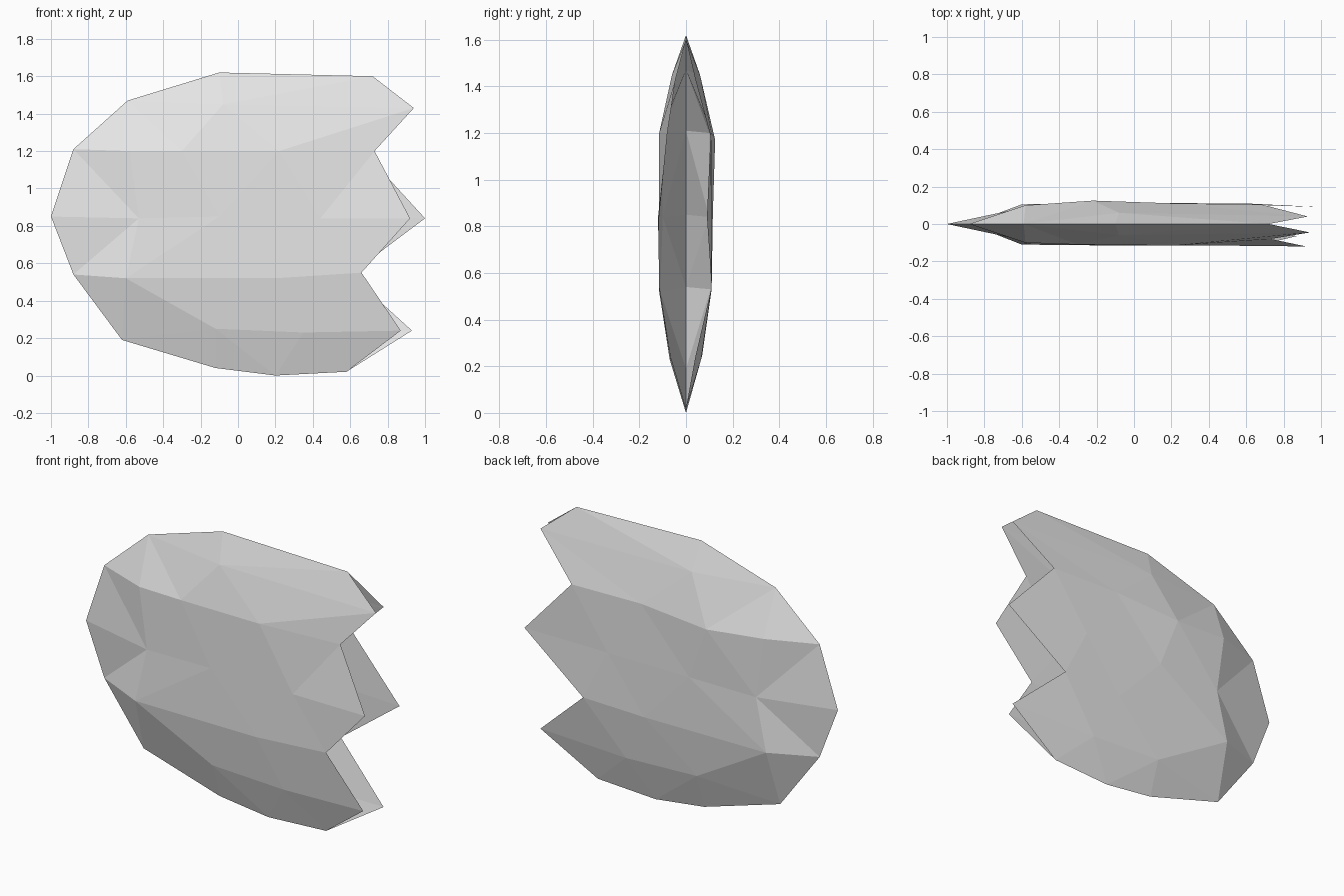
import bpy
import bmesh
from mathutils import Vector

cube = bpy.data.objects.get("Cube")
if cube:
    bpy.data.objects.remove(cube, do_unlink=True)

# Shared rim, as (x, z) on the centre plane
NOSE, UPPER, LOWER = (-1, .85), (-.88, 1.21), (-.88, .54)
CROWN, KEEL = (-.59, 1.47), (-.62, .19)
TOP_RIM = [CROWN, (-.1, 1.62), (.72, 1.6)]
BOTTOM_RIM = [KEEL, (-.12, .04), (.2, 0), (.58, .02)]


def on_rim(points):
    return [Vector((x, 0, z)) for x, z in points]


def ridge(start, points):
    """Row running from the rim to the open jagged end; points are x, depth, z."""
    return on_rim([start]) + [Vector(p) for p in points]


# Rows of each half, from top to bottom
front_rows = [
    on_rim([UPPER, CROWN]),
    ridge(CROWN, [(-.08, -.06, 1.45), (.94, -.045, 1.43)]),
    ridge(UPPER, [(-.58, -.1, 1.2), (-.3, -.11, 1.2), (.22, -.115, 1.2), (.73, -.08, 1.2)]),
    ridge(NOSE, [(-.53, -.1, .84), (-.1, -.115, .85), (.44, -.115, .84), (.92, -.12, .84)]),
    ridge(LOWER, [(-.6, -.11, .52), (.2, -.115, .52), (.66, -.115, .55)]),
    ridge(KEEL, [(-.12, -.07, .25), (.35, -.07, .23), (.87, -.065, .24)]),
]
back_rows = [
    on_rim([UPPER, CROWN]),
    ridge(CROWN, [(-.08, .06, 1.45), (.93, .04, 1.43)]),
    ridge(UPPER, [(-.58, .1, 1.2), (-.22, .125, 1.17), (.22, .11, 1.2), (.68, .105, 1.19)]),
    ridge(NOSE, [(-.53, .1, .84), (-.1, .115, .85), (.44, .11, .85), (1, .09, .84)]),
    ridge(LOWER, [(-.6, .105, .53), (.2, .11, .53), (.6, .11, .54)]),
    ridge(KEEL, [(-.12, .07, .25), (.35, .065, .23), (.93, .04, .24)]),
]

bm = bmesh.new()


def facet(points, side):
    a, b, c = points
    normal = (b - a).cross(c - a)
    if normal.length < 1e-6:
        return
    if normal.y * side < 0:
        points = [a, c, b]
    bm.faces.new([bm.verts.new(p) for p in points])


def stitch(p, q, side):
    """Fill the strip between two rows with triangles, taking the shorter diagonal."""
    i = j = 0
    while i < len(p) - 1 or j < len(q) - 1:
        step_p = j == len(q) - 1 or (
            i < len(p) - 1 and (p[i + 1] - q[j]).length < (p[i] - q[j + 1]).length)
        if step_p:
            facet([p[i], q[j], p[i + 1]], side)
            i += 1
        else:
            facet([p[i], q[j], q[j + 1]], side)
            j += 1


# Two bulging halves joined along the rim, open at the jagged end
for rows, side in ((front_rows, -1), (back_rows, 1)):
    full = [on_rim(TOP_RIM)] + rows[1:] + [on_rim(BOTTOM_RIM)]
    for upper_row, lower_row in zip(full, full[1:]):
        stitch(upper_row, lower_row, side)

bmesh.ops.remove_doubles(bm, verts=bm.verts, dist=.001)
mesh = bpy.data.meshes.new("faceted_shell")
bm.to_mesh(mesh)
bm.free()
shell = bpy.data.objects.new("faceted_shell", mesh)
bpy.context.collection.objects.link(shell)

# Plain flat-shaded grey
grey = bpy.data.materials.new("light_grey")
grey.use_nodes = True
colour = (.8, .8, .8, 1)
grey.diffuse_color = colour
grey.node_tree.nodes["Principled BSDF"].inputs["Base Color"].default_value = colour
mesh.materials.append(grey)
